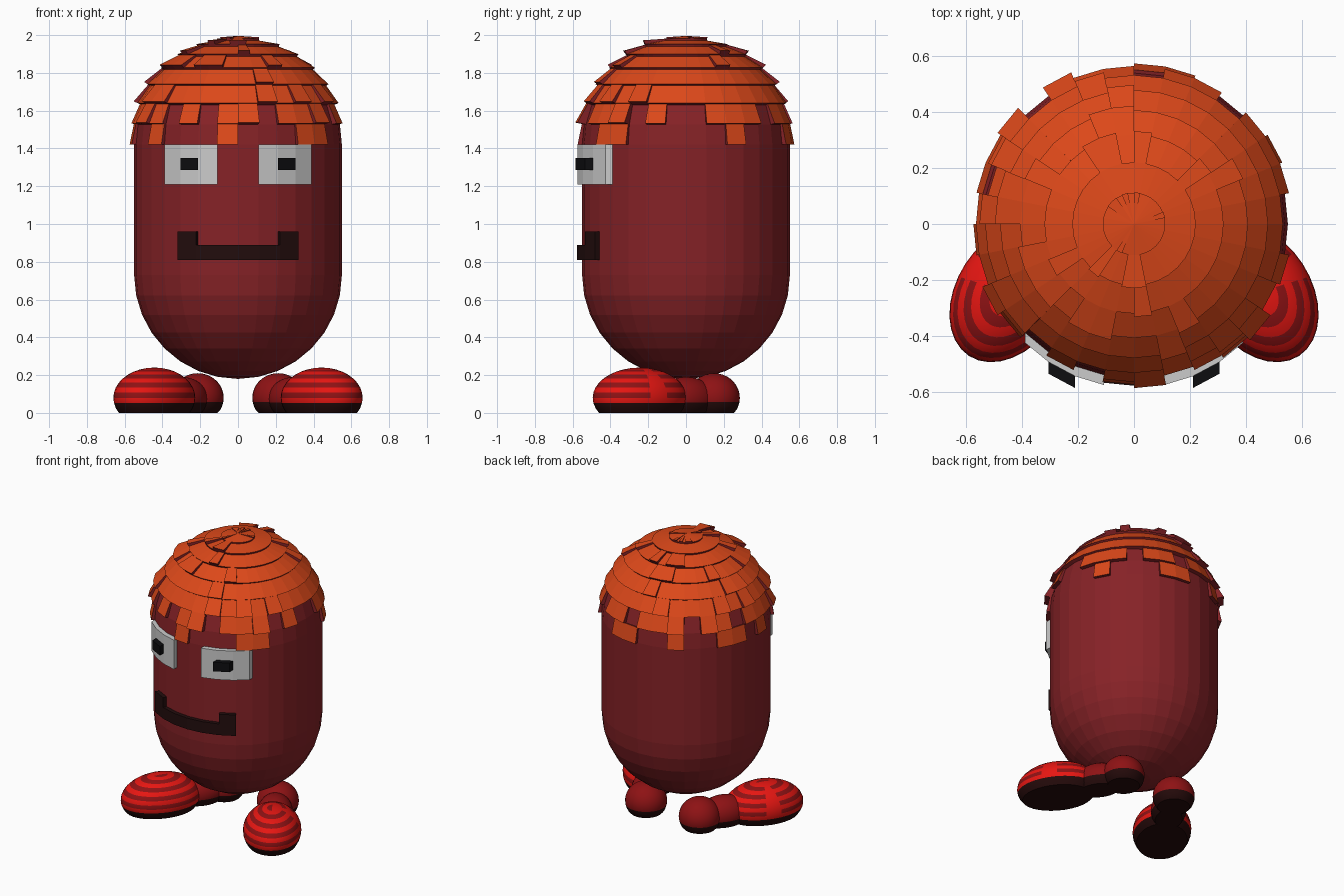
import bpy, bmesh, math, random
from math import sin, cos, pi, sqrt
from mathutils import Vector

if "Cube" in bpy.data.objects:
    bpy.data.objects.remove(bpy.data.objects["Cube"])

random.seed(4)
R, ZLOW, ZTOP = 0.55, 0.73, 1.42      # capsule radius and hemisphere centres
SEG = 32
STEP = 2 * pi / SEG


def mat(name, col):
    m = bpy.data.materials.new(name)
    m.diffuse_color = (*col, 1)
    m.use_nodes = True
    m.node_tree.nodes["Principled BSDF"].inputs["Base Color"].default_value = m.diffuse_color
    return m


SKIN = mat("skin_red", (0.24, 0.016, 0.02))
ORANGE = mat("hair_orange", (0.72, 0.065, 0.01))
DARK = mat("mouth_dark", (0.016, 0.004, 0.004))
BLACK = mat("black", (0.004, 0.004, 0.005))
SHOE = mat("shoe_red", (0.27, 0.006, 0.007))
STRIPE = mat("stripe_red", (0.8, 0.008, 0.006))
SOLE = mat("sole_dark", (0.018, 0.003, 0.003))


def finish(name, bm, mats, smooth=False):
    me = bpy.data.meshes.new(name)
    bm.to_mesh(me)
    bm.free()
    for m in mats:
        me.materials.append(m)
    ob = bpy.data.objects.new(name, me)
    bpy.context.collection.objects.link(ob)
    if smooth:
        bpy.ops.object.select_all(action='DESELECT')
        ob.select_set(True)
        bpy.context.view_layer.objects.active = ob
        bpy.ops.object.shade_smooth_by_angle(angle=math.radians(30))
    return ob


def around(col, r, z):
    """Point on column edge col, counted from the front towards +x."""
    a = col * STEP
    return Vector((r * sin(a), -r * cos(a), z))


# Body: faceted capsule
bm = bmesh.new()
bmesh.ops.create_uvsphere(bm, u_segments=SEG, v_segments=16, radius=R)
equator = [e for e in bm.edges if all(abs(v.co.z) < 1e-4 for v in e.verts)]
for v in bm.verts:
    v.co.z += ZTOP if v.co.z > -1e-4 else ZLOW
low = [e for e in bm.edges if abs(e.verts[0].co.z - e.verts[1].co.z) > 0.5]
# lower ring of the straight wall, made by cutting the long edges level
bmesh.ops.bisect_plane(bm, geom=bm.verts[:] + bm.edges[:] + bm.faces[:],
                       plane_co=(0, 0, ZLOW), plane_no=(0, 0, 1))
for v in bm.verts:
    if abs(v.co.z - ZLOW) < 1e-4:
        d = Vector((v.co.x, v.co.y)).normalized() * R
        v.co.x, v.co.y = d
finish("body", bm, [SKIN])


# Hair: one flared shingle per facet of the upper dome
def dome(col, ring, off):
    t = ring * STEP
    return around(col, (R + off) * sin(t), ZTOP + (R + off) * cos(t))


GAPS = {6: {-2, 1, -4, 5, 7, 8, -10, 12, -13, 15}}      # missing shingles
FRINGE = {-1, 3, 4, -5, -8, 10, 14, 15, -14, -11, -10}  # lowest ring
bm = bmesh.new()
for ring in range(8):
    for c in range(-16, 16):
        if c in GAPS.get(ring, ()) or (ring == 7 and c not in FRINGE):
            continue
        lifted = random.random() < 0.17
        up = 0.022 if lifted else 0.012
        down = 0.048 if lifted else 0.026
        if ring == 7:
            up, down = 0.012, 0.024
        if ring == 0:
            up, down = 0.026, 0.03 if lifted else 0.022
        inner = [dome(c, ring, -0.01), dome(c + 1, ring, -0.01),
                 dome(c + 1, ring + 1, -0.01), dome(c, ring + 1, -0.01)]
        outer = [dome(c, ring, up), dome(c + 1, ring, up),
                 dome(c + 1, ring + 1, down), dome(c, ring + 1, down)]
        if ring == 0:
            inner, outer = inner[1:], outer[1:]
        vi = [bm.verts.new(p) for p in inner]
        vo = [bm.verts.new(p) for p in outer]
        n = len(vi)
        bm.faces.new(vo[::-1])
        bm.faces.new(vi).material_index = 1
        for i in range(n):
            j = (i + 1) % n
            bm.faces.new((vo[i], vo[j], vi[j], vi[i])).material_index = 1
bmesh.ops.recalc_face_normals(bm, faces=bm.faces[:])
finish("hair", bm, [ORANGE, SKIN])


# Face parts: patches of body facets pushed outwards
def panel(name, cells, depth, mats, radial=False):
    bm = bmesh.new()
    for c, z0, z1 in cells:
        bm.faces.new([bm.verts.new(around(*p)) for p in
                      ((c, R, z0), (c + 1, R, z0), (c + 1, R, z1), (c, R, z1))])
    bmesh.ops.remove_doubles(bm, verts=bm.verts[:], dist=1e-4)
    ext = bmesh.ops.extrude_face_region(bm, geom=bm.faces[:])
    for v in ext["geom"]:
        if isinstance(v, bmesh.types.BMVert):
            out = Vector((v.co.x, v.co.y, 0)).normalized() if radial else Vector((0, -1, 0))
            v.co += out * depth
    bmesh.ops.recalc_face_normals(bm, faces=bm.faces[:])
    finish(name, bm, mats)


for side, first in (("right", 1), ("left", -4)):
    panel("eye_" + side, [(c, 1.21, 1.42) for c in range(first, first + 3)], 0.036, [])
    panel("pupil_" + side, [(first + 1, 1.285, 1.35)], 0.078, [BLACK])
panel("mouth", [(c, 0.81, 0.89) for c in range(-3, 3)]
      + [(-3, 0.89, 0.96), (2, 0.89, 0.96)], 0.028, [DARK], radial=True)


# Shoes: turned-out ellipsoids with flat dark soles
ALONG = Vector((0.545, -0.839))
ACROSS = Vector((0.839, 0.545))


def shoe_part(name, s, centre, size, stripes=False):
    rings = 18
    bm = bmesh.new()
    bmesh.ops.create_uvsphere(bm, u_segments=32, v_segments=rings, radius=1)
    for f in bm.faces:
        m = f.calc_center_median().normalized()
        ring = int(math.acos(max(-1, min(1, m.z))) / pi * rings)
        if stripes and (ring % 2 == 1 or (abs(m.x) < 0.12 and m.y > 0)):
            f.material_index = 1
    for v in bm.verts:
        p = ALONG * v.co.x * size[0] + ACROSS * v.co.y * size[1]
        z = max(0, centre[2] + v.co.z * size[2])
        v.co = (s * (centre[0] + p.x), centre[1] + p.y, z)
    for f in bm.faces:
        if f.calc_center_median().z < 0.048:
            f.material_index = 2
    bmesh.ops.recalc_face_normals(bm, faces=bm.faces[:])
    finish(name, bm, [SHOE, STRIPE, SOLE], smooth=True)


for s, side in ((1, "right"), (-1, "left")):
    shoe_part("shoe_toe_" + side, s, (0.443, -0.245, 0.08), (0.27, 0.19, 0.16), True)
    shoe_part("shoe_instep_" + side, s, (0.295, 0.0, 0.075), (0.17, 0.115, 0.115))
    shoe_part("shoe_heel_" + side, s, (0.213, 0.148, 0.08), (0.137, 0.137, 0.13))
